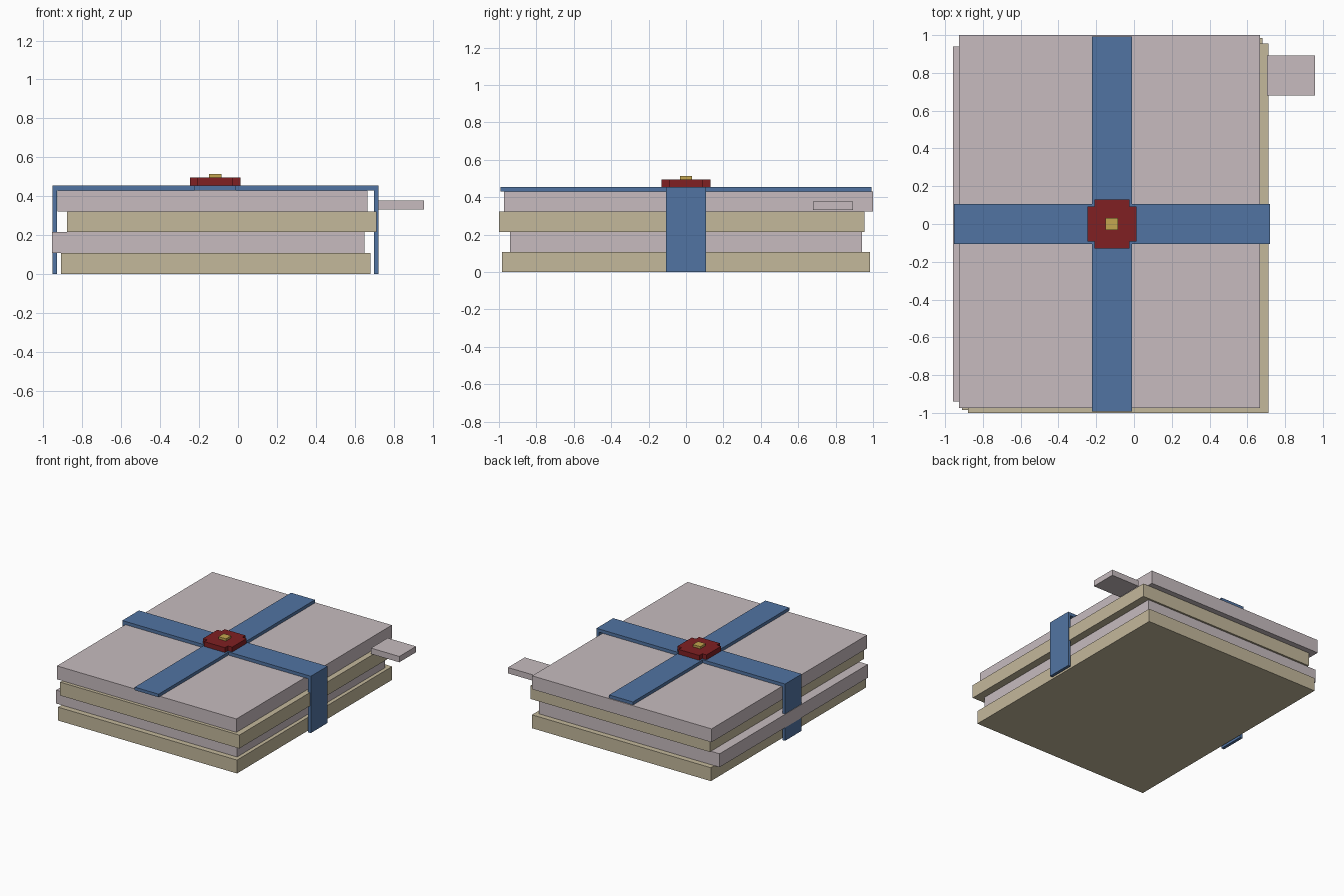
import bpy
import bmesh

default = bpy.data.objects.get("Cube")
if default:
    bpy.data.objects.remove(default, do_unlink=True)


def material(name, rgb):
    m = bpy.data.materials.new(name)
    m.use_nodes = True
    m.diffuse_color = (*rgb, 1)
    m.node_tree.nodes["Principled BSDF"].inputs["Base Color"].default_value = (*rgb, 1)
    return m


pink = material("dusty_pink", (0.57, 0.50, 0.52))
tan = material("parchment_tan", (0.55, 0.48, 0.33))
blue = material("ribbon_blue", (0.083, 0.175, 0.365))
red = material("wax_red", (0.215, 0.014, 0.016))
gold = material("gold", (0.55, 0.38, 0.08))


def prism(name, outline, z0, z1, mat):
    """Extrude a flat xy outline from z0 up to z1."""
    bm = bmesh.new()
    face = bm.faces.new([bm.verts.new((x, y, z0)) for x, y in outline])
    top = bmesh.ops.extrude_face_region(bm, geom=[face])["geom"]
    bmesh.ops.translate(bm, vec=(0, 0, z1 - z0),
                        verts=[v for v in top if isinstance(v, bmesh.types.BMVert)])
    bmesh.ops.recalc_face_normals(bm, faces=bm.faces)
    mesh = bpy.data.meshes.new(name)
    bm.to_mesh(mesh)
    bm.free()
    mesh.materials.append(mat)
    obj = bpy.data.objects.new(name, mesh)
    bpy.context.collection.objects.link(obj)
    return obj


def box(name, x0, x1, y0, y1, z0, z1, mat):
    return prism(name, [(x0, y0), (x1, y0), (x1, y1), (x0, y1)], z0, z1, mat)


# Stack of four slightly shifted slabs
LAYER = 0.1075
slabs = [
    ("bottom_slab", -0.91, 0.68, -0.984, 0.984, tan),
    ("lower_middle_slab", -0.957, 0.65, -0.94, 0.94, pink),
    ("upper_middle_slab", -0.88, 0.712, -1.0, 0.955, tan),
    ("top_slab", -0.927, 0.667, -0.973, 1.0, pink),
]
for i, (name, x0, x1, y0, y1, mat) in enumerate(slabs):
    box(name, x0, x1, y0, y1, i * LAYER, (i + 1) * LAYER, mat)

# Bookmark tab beside the top slab
box("side_tab", 0.705, 0.957, 0.68, 0.892, 0.331, 0.378, pink)

# Ribbons crossing on top, with the side falls
CX, HALF, TOP = -0.117, 0.106, 0.456
LEFT, RIGHT, THICK = -0.954, 0.721, 0.023
box("cross_ribbon", LEFT, RIGHT, -HALF, HALF, 4 * LAYER, TOP, blue)
box("long_ribbon", CX - HALF, CX + HALF, -0.992, 0.992, 4 * LAYER, TOP - 0.001, blue)
box("right_ribbon_fall", LEFT, LEFT + THICK, -HALF, HALF, 0, 4 * LAYER, blue)
box("left_ribbon_fall", RIGHT - THICK, RIGHT, -HALF, HALF, 0, 4 * LAYER, blue)

# Wax seal with notched corners and a gold stud
A, B = 0.13, 0.092
quarter = [(A, -B), (A, B), (B, B)]
outline = []
for turn in range(4):
    for x, y in quarter:
        for _ in range(turn):
            x, y = -y, x
        outline.append((CX + x, y))
prism("wax_seal", outline, TOP, 0.495, red)
S = 0.033
box("seal_stud", CX - S, CX + S, -S, S, 0.495, 0.513, gold)
